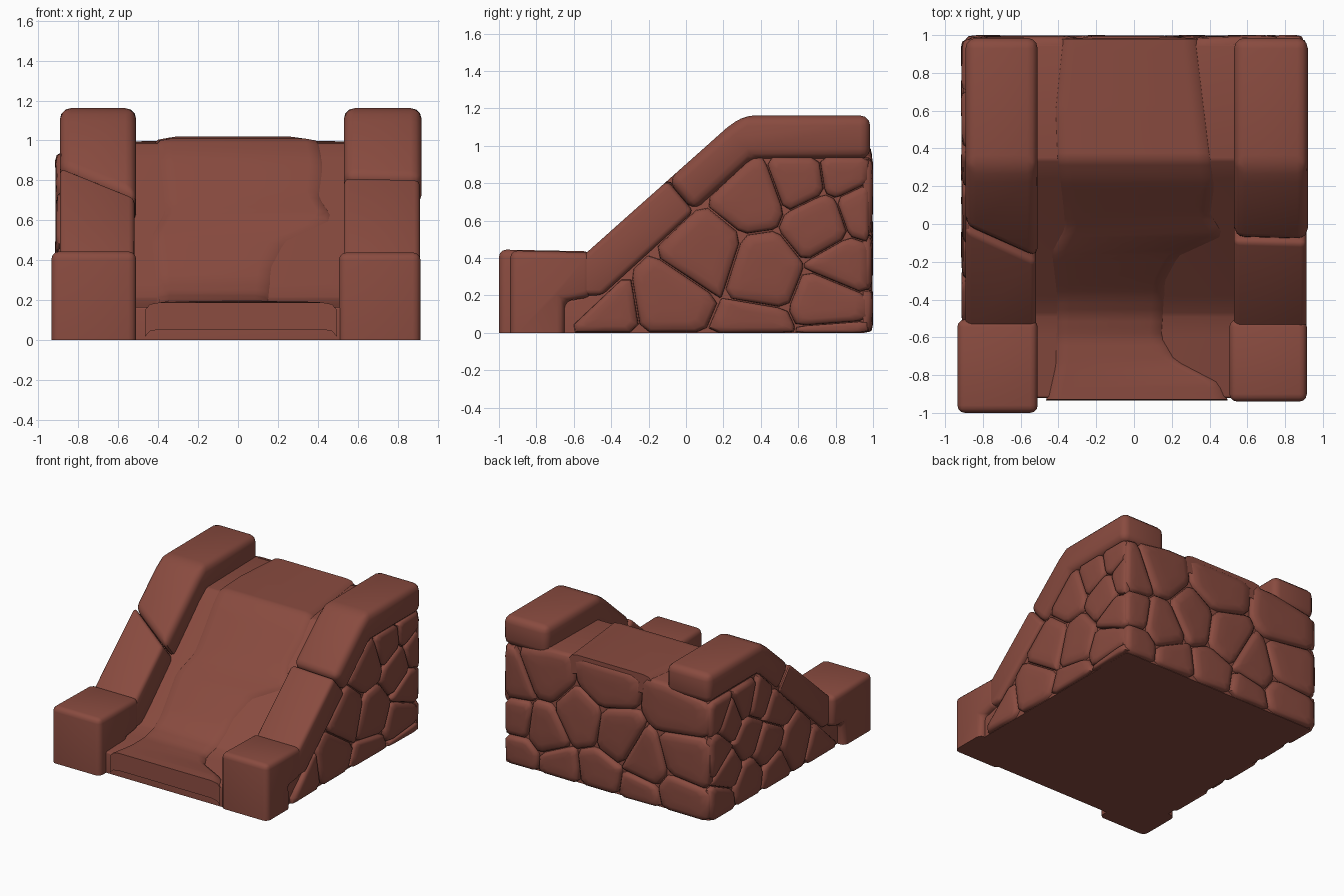
import bpy, bmesh, math, random
from mathutils import Vector

random.seed(4)
cube = bpy.data.objects.get("Cube")
if cube:
    bpy.data.objects.remove(cube, do_unlink=True)

stone = bpy.data.materials.new("red_brown_stone")
stone.use_nodes = True
COLOUR = (0.25, 0.07, 0.05, 1)
stone.diffuse_color = COLOUR
stone.node_tree.nodes["Principled BSDF"].inputs["Base Color"].default_value = COLOUR


def finish(name, bm, angle=40):
    """Turn a bmesh into a shaded object."""
    bmesh.ops.recalc_face_normals(bm, faces=bm.faces[:])
    mesh = bpy.data.meshes.new(name)
    bm.to_mesh(mesh)
    bm.free()
    mesh.materials.append(stone)
    obj = bpy.data.objects.new(name, mesh)
    bpy.context.collection.objects.link(obj)
    bpy.ops.object.select_all(action="DESELECT")
    obj.select_set(True)
    bpy.context.view_layer.objects.active = obj
    bpy.ops.object.shade_smooth_by_angle(angle=math.radians(angle))
    return obj


def prism(name, x0, x1, profile0, profile1=None, bevel=0.04):
    """Solid between two (y, z) profiles, with rounded upper edges."""
    bm = bmesh.new()
    a = [bm.verts.new((x0, y, z)) for y, z in profile0]
    b = [bm.verts.new((x1, y, z)) for y, z in (profile1 or profile0)]
    bm.faces.new(a)
    bm.faces.new(b[::-1])
    for i in range(len(a)):
        j = (i + 1) % len(a)
        bm.faces.new((a[i], b[i], b[j], a[j]))
    bmesh.ops.recalc_face_normals(bm, faces=bm.faces[:])
    edges = [e for e in bm.edges if max(v.co.z for v in e.verts) > 0.01
             and e.calc_face_angle(0) > 0.3]
    bmesh.ops.bevel(bm, geom=edges, offset=bevel, segments=3, profile=0.5,
                    affect="EDGES", clamp_overlap=True)
    return finish(name, bm)


def interp(table, t):
    for (t0, v0), (t1, v1) in zip(table, table[1:]):
        if t <= t1:
            return v0 + (v1 - v0) * max(0, (t - t0) / (t1 - t0))
    return table[-1][1]


# Core of the ramp
PATH = [(-0.92, 0.165), (-0.6, 0.175), (-0.48, 0.21), (-0.38, 0.28),
        (0.24, 0.91), (0.34, 0.985), (0.955, 0.995)]
prism("ramp_core", -0.87, 0.87, [(-0.92, 0)] + PATH + [(0.955, 0)], bevel=0.012)

# Worn sliding surface with wavy edges
LEFT = [(-0.93, -0.44), (-0.75, -0.4), (-0.4, -0.39), (-0.15, -0.42),
        (-0.02, -0.35), (0.1, -0.36), (0.35, -0.39), (0.6, -0.4), (0.98, -0.36)]
RIGHT = [(-0.93, 0.47), (-0.84, 0.43), (-0.72, 0.2), (-0.6, 0.13), (-0.3, 0.15),
         (-0.17, 0.22), (-0.06, 0.46), (0.05, 0.39), (0.2, 0.41), (0.4, 0.38), (0.98, 0.31)]
bm = bmesh.new()
samples = [(-0.93 + 1.91 * i / 60, None) for i in range(61)]
samples = [(-0.935, 0.03)] + samples + [(0.985, 0.85)]
rows = []
for y, drop in samples:
    l, r = interp(LEFT, y), interp(RIGHT, y)
    z = interp(PATH, y) if drop is None else drop
    section = ((l - 0.025, -0.012), (l, 0.015), (l + 0.05, 0.024),
               (r - 0.05, 0.024), (r, 0.015), (r + 0.025, -0.012))
    rows.append([bm.verts.new((x, y, z + lift)) for x, lift in section])
for p, q in zip(rows, rows[1:]):
    for i in range(5):
        bm.faces.new((p[i], p[i + 1], q[i + 1], q[i]))
finish("sliding_surface", bm, 50)


# Banister rails: a lower and an upper stone meeting at a seam
def top(y):
    return 0.43 + 0.89 * (y + 0.53)


def under(y):
    return 0.2 + 0.9125 * (y + 0.45)


def lower_rail(s):
    return [(-0.56, 0.2), (-0.56, top(-0.56)), (s, top(s)),
            (s + 0.14, under(s + 0.14)), (-0.45, 0.2)]


def upper_rail(s):
    return [(s, top(s)), (0.22, top(0.22)), (0.31, 1.162), (0.985, 1.162),
            (0.985, 0.93), (0.35, 0.93), (s + 0.14, under(s + 0.14))]


for side, x0, x1, s0, s1 in (("right", -0.892, -0.51, -0.03, -0.2),
                             ("left", 0.53, 0.92, -0.09, -0.1)):
    prism(side + "_lower_rail", x0, x1 - 0.008, lower_rail(s0), lower_rail(s1), 0.03)
    prism(side + "_upper_rail", x0, x1, upper_rail(s0), upper_rail(s1), 0.055)


# Foot blocks
def foot(front, height):
    return [(front, 0), (front, height), (-0.505, height - 0.01),
            (-0.505, 0.19), (-0.65, 0.17), (-0.65, 0)]


prism("right_foot_block", -0.935, -0.51, foot(-1.0, 0.445))
prism("left_foot_block", 0.505, 0.915, foot(-0.94, 0.44))


# Wall stones: cells around seed points, pillowed outward
def cell(seed, seeds, outline):
    poly = [Vector(p) for p in outline]
    for other in seeds:
        if other == seed:
            continue
        a, b = Vector(seed), Vector(other)
        mid, n = (a + b) / 2, b - a
        out = []
        for p, q in zip(poly, poly[1:] + poly[:1]):
            dp, dq = (p - mid).dot(n), (q - mid).dot(n)
            if dp <= 0:
                out.append(p)
            if dp * dq < 0:
                out.append(p.lerp(q, dp / (dp - dq)))
        poly = out
    return poly


def wall(name, seeds, outline, place, height):
    bm = bmesh.new()
    rings = ((0.985, -0.2), (0.965, 0.45), (0.89, 0.8), (0.68, 0.97), (0.3, 1.0))
    for seed in seeds:
        poly = cell(seed, seeds, outline)
        if len(poly) < 3:
            continue
        # Cut the corners so each stone looks worn
        worn = []
        for p, q in zip(poly, poly[1:] + poly[:1]):
            worn += [p.lerp(q, 0.13), p.lerp(q, 0.5), p.lerp(q, 0.87)]
        centre = sum(worn, Vector((0, 0))) / len(worn)
        tilt = Vector((random.uniform(-1, 1), random.uniform(-1, 1))) * 0.03
        loops = []
        for scale, h in rings:
            loop = []
            for p in worn:
                d = (p - centre) * scale
                u = centre + d
                out = min(height, h * height * 0.95 + d.dot(tilt) * max(h, 0))
                loop.append(bm.verts.new(place(u.x, u.y, out)))
            loops.append(loop)
        bm.faces.new(loops[0])
        bm.faces.new(loops[-1])
        for a, b in zip(loops, loops[1:]):
            for i in range(len(a)):
                j = (i + 1) % len(a)
                bm.faces.new((a[i], a[j], b[j], b[i]))
    finish(name, bm, 50)


SIDE = [(-0.65, 0), (0.98, 0), (0.98, 0.94), (0.35, 0.94)]
wall("left_wall_stones",
     [(-0.45, 0.1), (-0.08, 0.16), (0.1, 0.43), (0.41, 0.33), (0.35, 0.74), (0.72, 0.58),
      (0.78, 0.18), (0.85, 0.87), (0.6, 0.83), (0.95, 0.66), (0.85, 0.35), (0.35, -0.02),
      (0.8, -0.08)],
     SIDE, lambda u, v, h: (0.87 + h, u, v), 0.042)
wall("right_wall_stones",
     [(-0.4, 0.1), (-0.1, 0.22), (0.15, 0.08), (0.25, 0.36), (0.12, 0.6), (0.36, 0.75),
      (0.52, 0.8), (0.5, 0.5), (0.72, 0.7), (0.9, 0.82), (0.88, 0.52), (0.75, 0.32),
      (0.5, 0.14), (0.85, 0.1)],
     SIDE, lambda u, v, h: (-0.87 - h, u, v), 0.046)
wall("back_wall_stones",
     [(0.55, 0.8), (0.02, 0.87), (-0.6, 0.82), (0.55, 0.34), (-0.08, 0.47), (0.25, 0.52),
      (-0.65, 0.43), (-0.33, 0.33), (0.08, 0.1), (-0.62, 0.12), (0.82, 0.38), (0.8, 0.08),
      (0.85, 0.66), (0.42, 0.06), (-0.28, 0.04)],
     [(-0.9, 0), (0.9, 0), (0.9, 0.93), (0.5, 1.0), (-0.5, 1.0), (-0.9, 0.93)],
     lambda u, v, h: (u, 0.955 + h, v), 0.045)
